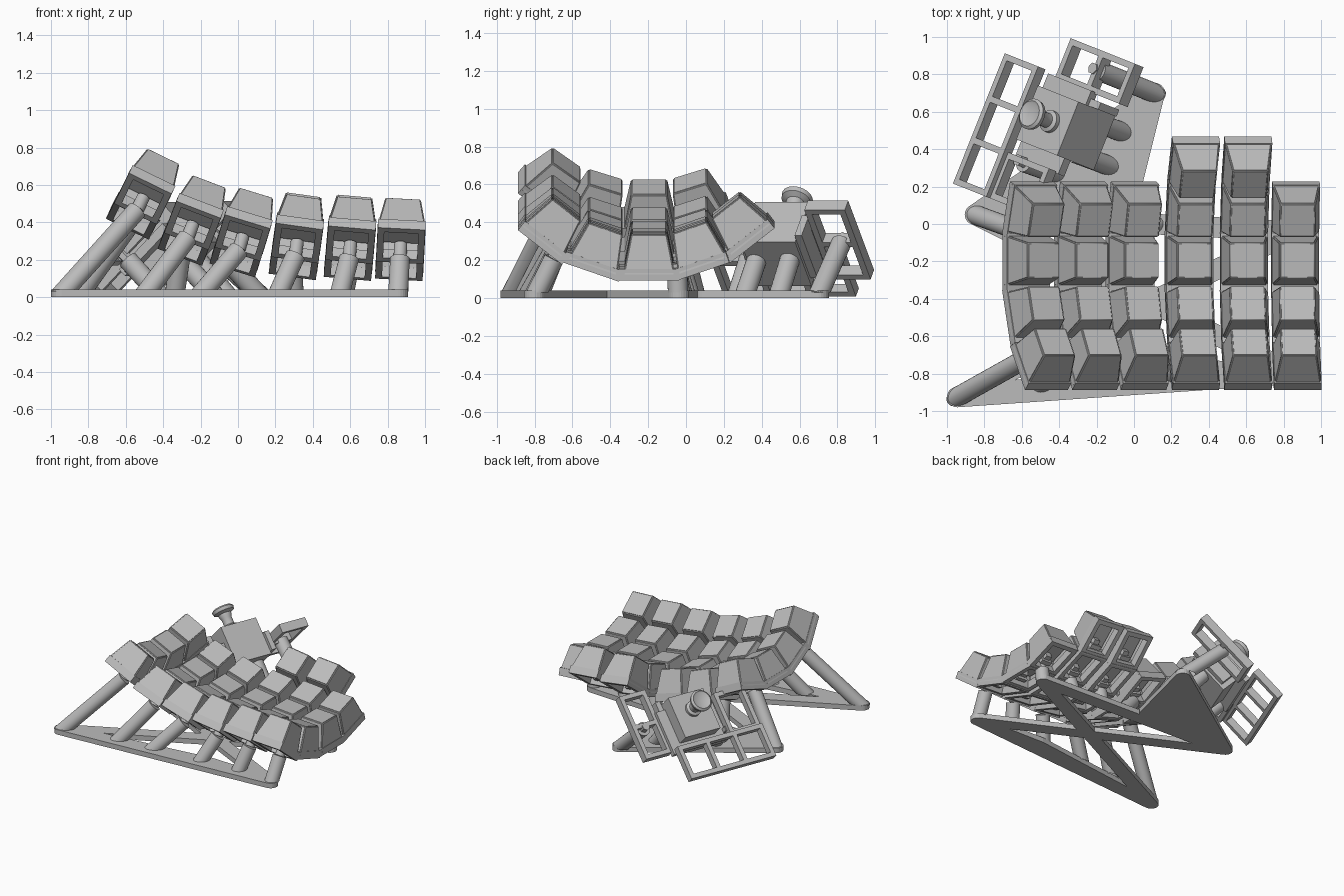
import bpy, bmesh, math
from mathutils import Matrix, Vector

cube = bpy.data.objects.get("Cube")
if cube:
    bpy.data.objects.remove(cube)

grey = bpy.data.materials.new("light_grey")
grey.use_nodes = True
GREY = (0.5, 0.5, 0.5, 1)
grey.diffuse_color = GREY
grey.node_tree.nodes["Principled BSDF"].inputs["Base Color"].default_value = GREY


def mesh_from(bm, name):
    bmesh.ops.recalc_face_normals(bm, faces=bm.faces)
    mesh = bpy.data.meshes.new(name)
    bm.to_mesh(mesh)
    bm.free()
    mesh.materials.append(grey)
    return mesh


def place(mesh, name, matrix=Matrix(), smooth=False):
    ob = bpy.data.objects.new(name, mesh)
    bpy.context.collection.objects.link(ob)
    ob.matrix_world = matrix
    if smooth:
        bpy.ops.object.select_all(action="DESELECT")
        ob.select_set(True)
        bpy.context.view_layer.objects.active = ob
        bpy.ops.object.shade_smooth_by_angle(angle=math.radians(35))
    return ob


def add_box(bm, lo, hi):
    lo, hi = Vector(lo), Vector(hi)
    m = Matrix.Translation((lo + hi) / 2) @ Matrix.Diagonal((*(hi - lo), 1))
    bmesh.ops.create_cube(bm, size=1, matrix=m)


def add_frame(bm, x, y, z, wall, x_cells=1, y_cells=1):
    """Open grid frame made from rails and cross bars."""
    for i in range(x_cells + 1):
        a = x[0] + (x[1] - x[0] - wall) * i / x_cells
        add_box(bm, (a, y[0], z[0]), (a + wall, y[1], z[1]))
    for i in range(y_cells + 1):
        a = y[0] + (y[1] - y[0] - wall) * i / y_cells
        add_box(bm, (x[0], a, z[0]), (x[1], a + wall, z[1]))


def bar(name, start, end, r, sides, floor=0.03):
    """Round bar between two points, cut flat inside the base plate."""
    start, end = Vector(start), Vector(end)
    m = (Matrix.Translation((start + end) / 2)
         @ (end - start).to_track_quat("Z", "Y").to_matrix().to_4x4())
    bm = bmesh.new()
    bmesh.ops.create_cone(bm, cap_ends=True, segments=sides, radius1=r, radius2=r,
                          depth=(end - start).length, matrix=m)
    bmesh.ops.bisect_plane(bm, geom=bm.verts[:] + bm.edges[:] + bm.faces[:],
                           plane_co=(0, 0, floor), plane_no=(0, 0, 1), clear_inner=True)
    return place(mesh_from(bm, name), name, smooth=sides > 8)


def post(name, base, top):
    """Leaning post whose slanted foot stays on the base plate."""
    base, top = Vector(base), Vector(top)
    d = (top - base).normalized()
    foot = base + Vector((d.x, d.y, 0)) * 0.035
    return bar(name, foot - (top - foot).normalized() * 0.07, top, 0.053, 24)


def plate(name, points, r=0.055, h=0.04):
    """Flat slab with rounded corners around the given points."""
    bm = bmesh.new()
    for p in points:
        for k in range(24):
            a = math.tau * k / 24
            for z in (0, h):
                bm.verts.new((p[0] + r * math.cos(a), p[1] + r * math.sin(a), z))
    res = bmesh.ops.convex_hull(bm, input=bm.verts)
    junk = {g for g in res["geom_interior"] if isinstance(g, bmesh.types.BMVert)}
    bmesh.ops.delete(bm, geom=list(junk), context="VERTS")
    bmesh.ops.dissolve_limit(bm, angle_limit=0.01, verts=bm.verts, edges=bm.edges)
    return place(mesh_from(bm, name), name)


# Keycap: hollow tapered shell with softened edges
BASE_X, BASE_Y, TOP, LOW, HIGH = 0.257, 0.274, 0.19, 0.03, 0.243
bm = bmesh.new()
add_box(bm, (-BASE_X / 2, -BASE_Y / 2, LOW), (BASE_X / 2, BASE_Y / 2, HIGH))
for v in bm.verts:
    if v.co.z > 0.1:
        v.co.x *= TOP / BASE_X
        v.co.y *= TOP / BASE_Y
bmesh.ops.bevel(bm, geom=[e for e in bm.edges if max(v.co.z for v in e.verts) > 0.1],
                offset=0.007, segments=3, affect="EDGES")
bottom = min(bm.faces, key=lambda f: f.calc_center_median().z)
bmesh.ops.inset_region(bm, faces=[bottom], thickness=0.02)
for v in bottom.verts:
    v.co = Vector((v.co.x * 0.76, v.co.y * 0.76, HIGH - 0.03))
keycap_mesh = mesh_from(bm, "keycap")

# Key holder: open ring with a recessed switch plate and clip
R, STEP = 0.9, math.radians(19)
half = R * math.tan(STEP / 2) + 0.007


def holder(name, front, back):
    bm = bmesh.new()
    add_frame(bm, (-0.127, 0.127), (-front, back), (0, 0.06), 0.036)
    add_box(bm, (-0.1, -0.105, 0.095), (0.1, 0.105, 0.115))
    add_box(bm, (-0.045, -0.11, 0.03), (0.045, -0.075, 0.1))
    add_box(bm, (-0.025, -0.08, 0.05), (0.025, -0.04, 0.1))
    return mesh_from(bm, name)


END = 0.138
inner_holder = holder("inner_holder", half, half)
front_holder = holder("front_holder", END, half)
back_holder = holder("back_holder", half, END)

# Six curved key columns: x, z of the lowest point, roll, number of keys
COLUMNS = [(-0.59, 0.37, 26, 4), (-0.31, 0.22, 21, 4), (-0.03, 0.15, 17, 4),
           (0.29, 0.115, 8, 5), (0.585, 0.105, 5, 5), (0.86, 0.10, 3, 4)]


def column_matrix(col, row):
    x, z, roll, _ = COLUMNS[col]
    spread = 0.015 * max(0, 2 - row)  # front rows sit a little further out
    return (Matrix.Translation((x, -0.195 - spread, z - spread / 3))
            @ Matrix.Rotation(math.radians(roll), 4, "Y")
            @ Matrix.Translation((0, 0, R)) @ Matrix.Rotation((row - 2) * STEP, 4, "X")
            @ Matrix.Translation((0, 0, -R)))


for c, spec in enumerate(COLUMNS):
    for r in range(spec[3]):
        m = column_matrix(c, r)
        ring = front_holder if r == 0 else back_holder if r == spec[3] - 1 else inner_holder
        place(keycap_mesh, f"keycap_{c}_{r}", m, c == r == 0)
        place(ring, f"key_holder_{c}_{r}", m)

# Base plate of crossing bars and a thumb corner
A, B, C = (-0.945, -0.925), (0.855, -0.80), (0.855, -0.04)
D, E, F = (0.11, 0.70), (-0.85, 0.05), (-0.04, 0.10)
for name, pts in (("front_bar", (A, B, (0.28, -0.78))), ("long_diagonal_bar", (A, C)),
                  ("cross_diagonal_bar", (B, E)), ("rear_bar", (C, E)), ("thumb_base", (D, E, F))):
    plate(name, pts)


def along(p, q, x, inward=0):
    t = (x - p[0]) / (q[0] - p[0])
    return (x, p[1] + (q[1] - p[1]) * t + inward, 0.04)


# Column posts with small collars at the top
FRONT_X = (A[0], -0.50, -0.20, 0.21, 0.54, B[0])
REAR_X = (E[0], -0.34, 0.11, 0.30, 0.56, C[0])
for c in range(len(COLUMNS)):
    front = along(A, B, FRONT_X[c], 0.04 if 0 < c < 5 else 0)
    for name, base, row, drop in (("front", front, 0.35, 0.02),
                                  ("rear", along(E, C, REAR_X[c]), 2.5, 0)):
        m = column_matrix(c, row)
        top = m @ Vector((0, 0, -drop))
        post(f"{name}_post_{c}", base, top)
        bar(f"{name}_collar_{c}", top, m @ Vector((0, 0, 0.07)), 0.035, 24)

# Thumb cluster: sloping local axes (up the slope, along, outward)
u, v = Vector((0.661, -0.263, 0.703)), Vector((0.37, 0.929, 0))
n = u.cross(v)
thumb = Matrix((u, v, n)).transposed().to_4x4()
thumb.translation = (-0.81, 0.557, 0.03)
for name, xs, ys, zs, nx, ny in (
        ("thumb_low_frame", (0, 0.27), (-0.375, 0.375), (-0.03, 0.03), 1, 3),
        ("thumb_back_frame", (0.28, 0.80), (0.35, 0.58), (-0.18, -0.11), 2, 1),
        ("thumb_side_frame", (0.26, 0.60), (-0.375, -0.11), (-0.06, 0), 1, 1)):
    bm = bmesh.new()
    add_frame(bm, xs, ys, zs, 0.034, nx, ny)
    place(mesh_from(bm, name), name, thumb)

# Thumb stick housing with its bracket
bm = bmesh.new()
add_box(bm, (0.32, -0.03, -0.27), (0.65, 0.28, 0.03))
place(mesh_from(bm, "stick_housing"), "stick_housing", thumb)
bm = bmesh.new()
add_box(bm, (0.25, -0.12, -0.13), (0.60, 0.36, -0.08))
add_box(bm, (0.36, 0.28, -0.25), (0.68, 0.32, -0.1))
place(mesh_from(bm, "stick_bracket"), "stick_bracket", thumb)

# Thumb stick: turned stem and dished knob
profile = [(0, 0), (0.06, 0), (0.06, 0.025), (0.04, 0.035), (0.04, 0.09), (0.05, 0.11),
           (0.05, 0.125), (0.08, 0.14), (0.085, 0.165), (0.07, 0.178), (0.055, 0.17), (0, 0.165)]
bm = bmesh.new()
vs = [bm.verts.new((a, 0, b)) for a, b in profile]
es = [bm.edges.new(p) for p in zip(vs, vs[1:])]
bmesh.ops.spin(bm, geom=vs + es, axis=(0, 0, 1), cent=(0, 0, 0), angle=math.tau, steps=28)
bmesh.ops.remove_doubles(bm, verts=bm.verts, dist=0.0005)
place(mesh_from(bm, "thumb_stick"), "thumb_stick",
      thumb @ Matrix.Translation((0.515, 0.125, 0.03)), True)

# Thumb posts with hexagonal nuts
for i, (base, top) in enumerate((((D[0], D[1], 0.04), (-0.19, 0.82, 0.29)),
                                 ((-0.06, 0.49, 0.04), (-0.25, 0.56, 0.24)),
                                 ((-0.13, 0.31, 0.04), (-0.32, 0.38, 0.22)),
                                 ((-0.42, 0.27, 0.04), (-0.59, 0.33, 0.20)))):
    post(f"thumb_post_{i}", base, top)
    bar(f"thumb_nut_{i}", top, Vector(top) + n * 0.05, 0.032, 6)
